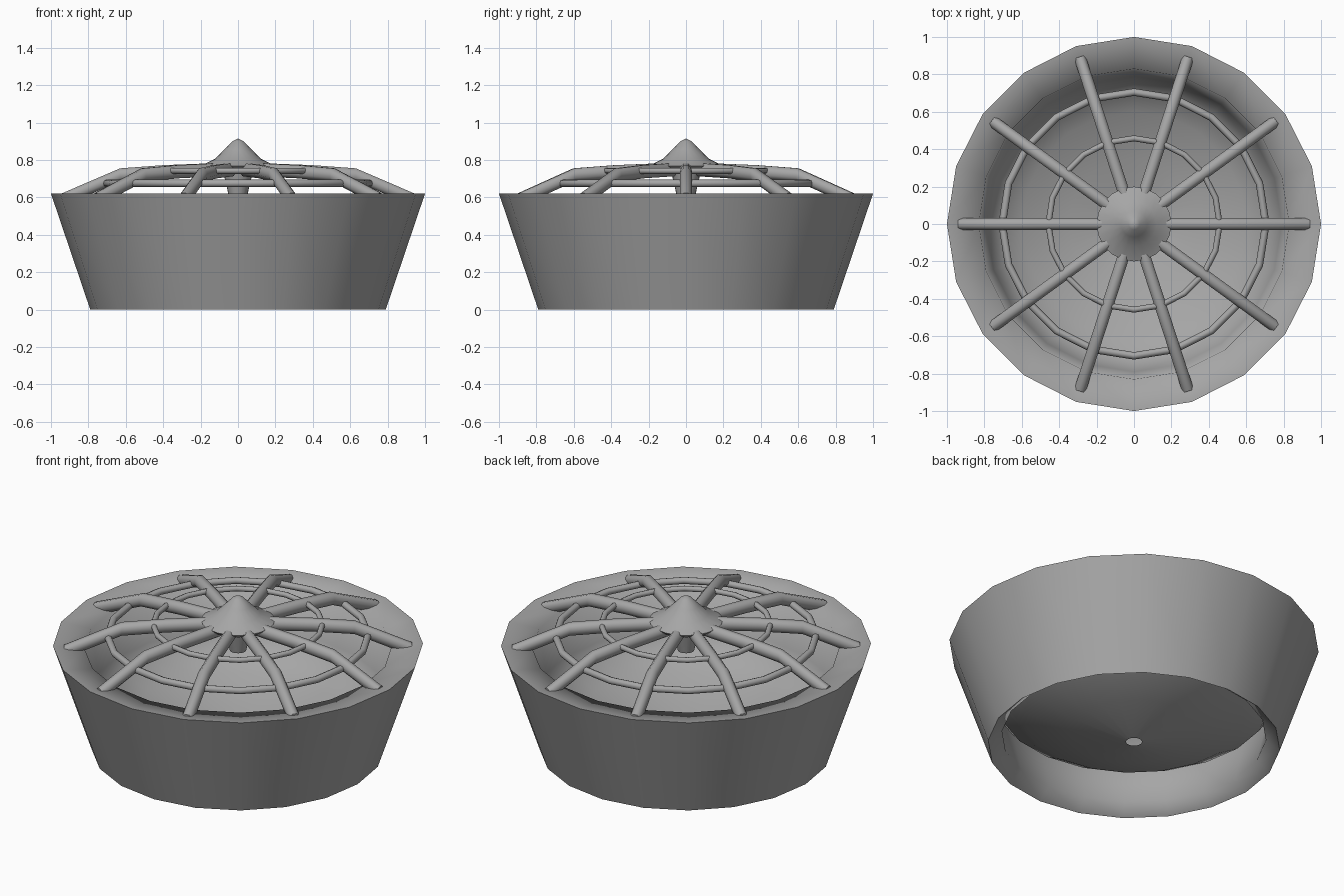
import bpy
import bmesh
import math
from mathutils import Matrix

if "Cube" in bpy.data.objects:
    bpy.data.objects.remove(bpy.data.objects["Cube"], do_unlink=True)

SIDES = 20
GREY = 0.38

grey = bpy.data.materials.new("plain grey")
grey.use_nodes = True
colour = (GREY, GREY, GREY, 1)
grey.diffuse_color = colour
grey.node_tree.nodes["Principled BSDF"].inputs["Base Color"].default_value = colour


def finish(name, bm, angle):
    """Turn a bmesh into a smooth shaded grey object."""
    bmesh.ops.remove_doubles(bm, verts=bm.verts, dist=0.0001)
    bmesh.ops.recalc_face_normals(bm, faces=bm.faces)
    mesh = bpy.data.meshes.new(name)
    bm.to_mesh(mesh)
    bm.free()
    mesh.materials.append(grey)
    obj = bpy.data.objects.new(name, mesh)
    bpy.context.collection.objects.link(obj)
    bpy.ops.object.select_all(action="DESELECT")
    obj.select_set(True)
    bpy.context.view_layer.objects.active = obj
    bpy.ops.object.shade_smooth_by_angle(angle=math.radians(angle))


def lathe(name, profile, closed=False, angle=50):
    """Spin a radius and height profile around the z axis."""
    bm = bmesh.new()
    verts = [bm.verts.new((r, 0, z)) for r, z in profile]
    pairs = list(zip(verts, verts[1:]))
    if closed:
        pairs.append((verts[-1], verts[0]))
    edges = [bm.edges.new(p) for p in pairs]
    bmesh.ops.spin(bm, geom=verts + edges, cent=(0, 0, 0), axis=(0, 0, 1),
                   angle=math.tau, steps=SIDES, use_merge=True)
    finish(name, bm, angle)


def ring(name, radius, height, thickness):
    """Thin hoop with an eight-sided section."""
    section = [(radius + thickness * math.cos(i * math.tau / 8),
                height + thickness * math.sin(i * math.tau / 8))
               for i in range(8)]
    lathe(name, section, closed=True)


# One skin: drain hole, dish, rim, tapered outside, lower lip, inner skirt
lathe("dish_and_wall", [(0.043, 0.022), (0.35, 0.085), (0.6, 0.175),
                        (0.73, 0.25), (0.79, 0.34), (0.83, 0.602),
                        (1, 0.62), (0.79, 0), (0.715, 0.06), (0.77, 0.3)],
      angle=88)

# Two hoops of the grille
ring("outer_hoop", 0.705, 0.675, 0.02)
ring("inner_hoop", 0.458, 0.742, 0.016)

# Pointed hub with a tapered stem beneath it
lathe("hub", [(0, 0.915), (0.03, 0.9), (0.07, 0.858), (0.12, 0.808),
              (0.2, 0.768), (0.18, 0.748), (0.08, 0.74), (0.045, 0.59),
              (0, 0.585)])

# Ten bent spokes with an eight-sided section, flat on top and at the sides
path = [(0.12, 0.748), (0.40, 0.737), (0.63, 0.72), (0.94, 0.587)]
COUNT = 10
bm = bmesh.new()
for k in range(COUNT):
    turn = Matrix.Rotation(k * math.tau / COUNT, 4, "Z")
    loops = []
    for r, z in path:
        loop = []
        for i in range(8):
            a = (i + 0.5) * math.tau / 8
            v = bm.verts.new((r, 0.034 * math.cos(a), z + 0.038 * math.sin(a)))
            v.co = turn @ v.co
            loop.append(v)
        loops.append(loop)
    for a, b in zip(loops, loops[1:]):
        for i in range(8):
            j = (i + 1) % 8
            bm.faces.new((a[i], a[j], b[j], b[i]))
    bm.faces.new(loops[0])
    bm.faces.new(loops[-1])
finish("spokes", bm, 50)
